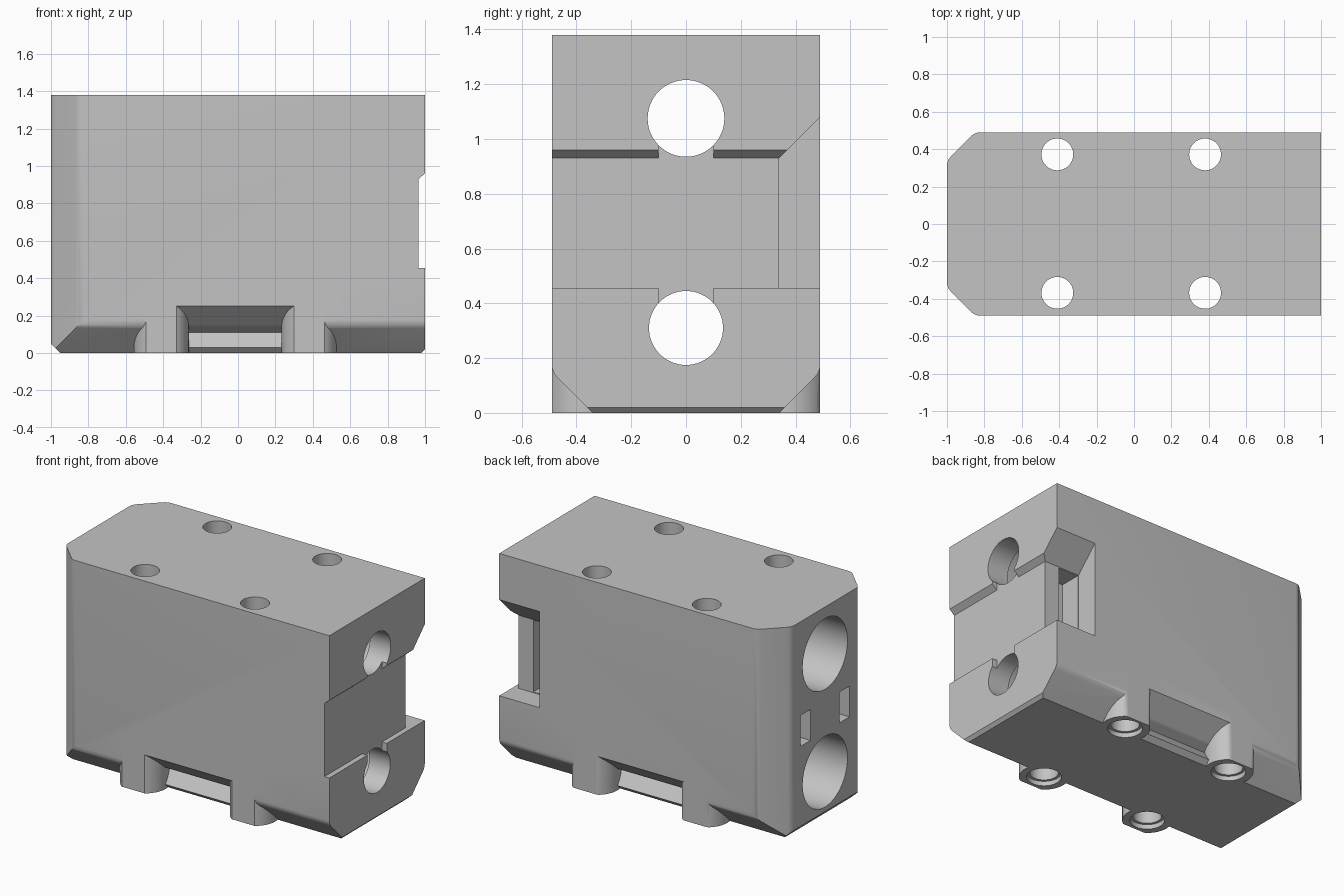
import bpy, bmesh, math
from mathutils import Vector

cube = bpy.data.objects.get("Cube")
if cube:
    bpy.data.objects.remove(cube, do_unlink=True)

grey = bpy.data.materials.new("light_grey")
grey.use_nodes = True
colour = (0.55, 0.55, 0.55, 1)
grey.diffuse_color = colour
grey.node_tree.nodes["Principled BSDF"].inputs["Base Color"].default_value = colour

HALF_Y, HEIGHT = 0.49, 1.38
LOW, HIGH = 0.31, 1.075           # bore heights
SCREWS = [(x, y) for x in (-0.41, 0.38) for y in (-0.368, 0.372)]


def make(name, bm):
    bmesh.ops.recalc_face_normals(bm, faces=bm.faces)
    mesh = bpy.data.meshes.new(name)
    bm.to_mesh(mesh)
    bm.free()
    mesh.materials.append(grey)
    obj = bpy.data.objects.new(name, mesh)
    bpy.context.collection.objects.link(obj)
    return obj


def prism_mesh(points, vector):
    bm = bmesh.new()
    face = bm.faces.new([bm.verts.new(p) for p in points])
    new = bmesh.ops.extrude_face_region(bm, geom=[face])["geom"]
    moved = [v for v in new if isinstance(v, bmesh.types.BMVert)]
    bmesh.ops.translate(bm, verts=moved, vec=vector)
    return bm


def prism_x(name, profile, x0, x1):
    return make(name, prism_mesh([(x0, y, z) for y, z in profile], (x1 - x0, 0, 0)))


def prism_y(name, profile, y0, y1):
    return make(name, prism_mesh([(x, y0, z) for x, z in profile], (0, y1 - y0, 0)))


def box(name, x0, x1, y0, y1, z0, z1):
    return prism_x(name, [(y0, z0), (y1, z0), (y1, z1), (y0, z1)], x0, x1)


def ring(radius, sides=64):
    return [(radius * math.cos(math.tau * i / sides),
             radius * math.sin(math.tau * i / sides)) for i in range(sides)]


def bore(name, z, radius, x0, x1):
    return prism_x(name, [(a, z + b) for a, b in ring(radius)], x0, x1)


def combine(tool, operation="DIFFERENCE"):
    tool.hide_render = True
    mod = body.modifiers.new("combine", "BOOLEAN")
    mod.operation, mod.solver, mod.object = operation, "EXACT", tool
    bpy.context.view_layer.objects.active = body
    bpy.ops.object.modifier_apply(modifier=mod.name)
    bpy.data.objects.remove(tool, do_unlink=True)


# Main block: plan with chamfered corners, then chamfered lower edges
plan = [(-1, -0.34), (-0.85, -HALF_Y), (1, -HALF_Y),
        (1, HALF_Y), (-0.85, HALF_Y), (-1, 0.34)]
bm = prism_mesh([(x, y, 0) for x, y in plan], (0, 0, HEIGHT))
for point, normal in [((0, 0.34, 0), (0, 1, -1)), ((0, -0.34, 0), (0, -1, -1)),
                      ((-0.95, 0, 0), (-1, 0, -1)), ((0.98, 0, 0), (1, 0, -1))]:
    bmesh.ops.bisect_plane(bm, geom=bm.verts[:] + bm.edges[:] + bm.faces[:],
                           plane_co=point, plane_no=Vector(normal).normalized(), clear_outer=True)
    bmesh.ops.holes_fill(bm, edges=[e for e in bm.edges if e.is_boundary])
bmesh.ops.recalc_face_normals(bm, faces=bm.faces)
# Soften the shallow edges between sides and long chamfers
soft = [e for e in bm.edges if 0.5 < e.calc_face_angle(0) < 1.0
        and (abs(e.verts[0].co.z - e.verts[1].co.z) > 1
             or all(abs(v.co.z - 0.15) < 0.01 for v in e.verts))]
bmesh.ops.bevel(bm, geom=soft, offset=0.025, segments=4, profile=0.5, affect="EDGES")
body = make("bearing_block", bm)

# Undercut pockets between the screw bosses
for side in (-1, 1):
    profile = [(0.6, 0.36), (0.49, 0.25), (0.37, 0.14), (0.31, 0.11), (0.37, 0.03),
               (0.345, 0), (0.345, -0.1), (0.6, -0.1)]
    combine(prism_x("side_pocket", [(side * y, z) for y, z in profile], -0.41, 0.38))

# Screw bosses, flattened flush with the sides
for x, y in SCREWS:
    points = [(x + a, max(-HALF_Y, min(HALF_Y, y + b)), 0) for a, b in ring(0.147)]
    bm = prism_mesh(points, (0, 0, 0.35))
    bmesh.ops.remove_doubles(bm, verts=bm.verts, dist=0.0001)
    combine(make("screw_boss", bm), "UNION")

# Shallow recess across the right-hand end with a sloped upper lip
combine(prism_y("end_recess", [(0.965, 0.455), (1.1, 0.455), (1.1, 1.06),
                               (1, 0.96), (0.965, 0.93)], -0.6, 0.6))
combine(box("bore_relief", 0.965, 1.1, -0.1, 0.1, 0.4, 0.98))

# Corner notch with a sloped ceiling and a deeper inner pocket
combine(prism_x("corner_notch", [(0.34, 0.455), (0.6, 0.455), (0.6, 1.19), (0.34, 0.93)], 0.71, 1.1))
combine(box("notch_pocket", 0.715, 0.86, 0.2, 0.4, 0.46, 0.925))

# Bores, wide from one end and narrow through the other
for z in (LOW, HIGH):
    combine(bore("wide_bore", z, 0.23, -1.1, 0.85))
    combine(bore("narrow_bore", z, 0.135 if z == LOW else 0.14, 0.8, 1.1))

# Rectangular slots between the wide bores
for side in (-1, 1):
    combine(box("end_slot", -1.1, -0.85, side * 0.2 - 0.05, side * 0.2 + 0.05, 0.57, 0.77))

# Screw holes with a counterbore underneath
for x, y in SCREWS:
    for name, radius, top in (("screw_hole", 0.085, 1.5), ("counterbore", 0.102, 0.03)):
        combine(make(name, prism_mesh([(x + a, y + b, -0.1) for a, b in ring(radius, 48)],
                                      (0, 0, top + 0.1))))

bpy.ops.object.select_all(action="DESELECT")
body.select_set(True)
bpy.context.view_layer.objects.active = body
bpy.ops.object.shade_smooth_by_angle(angle=math.radians(30))
